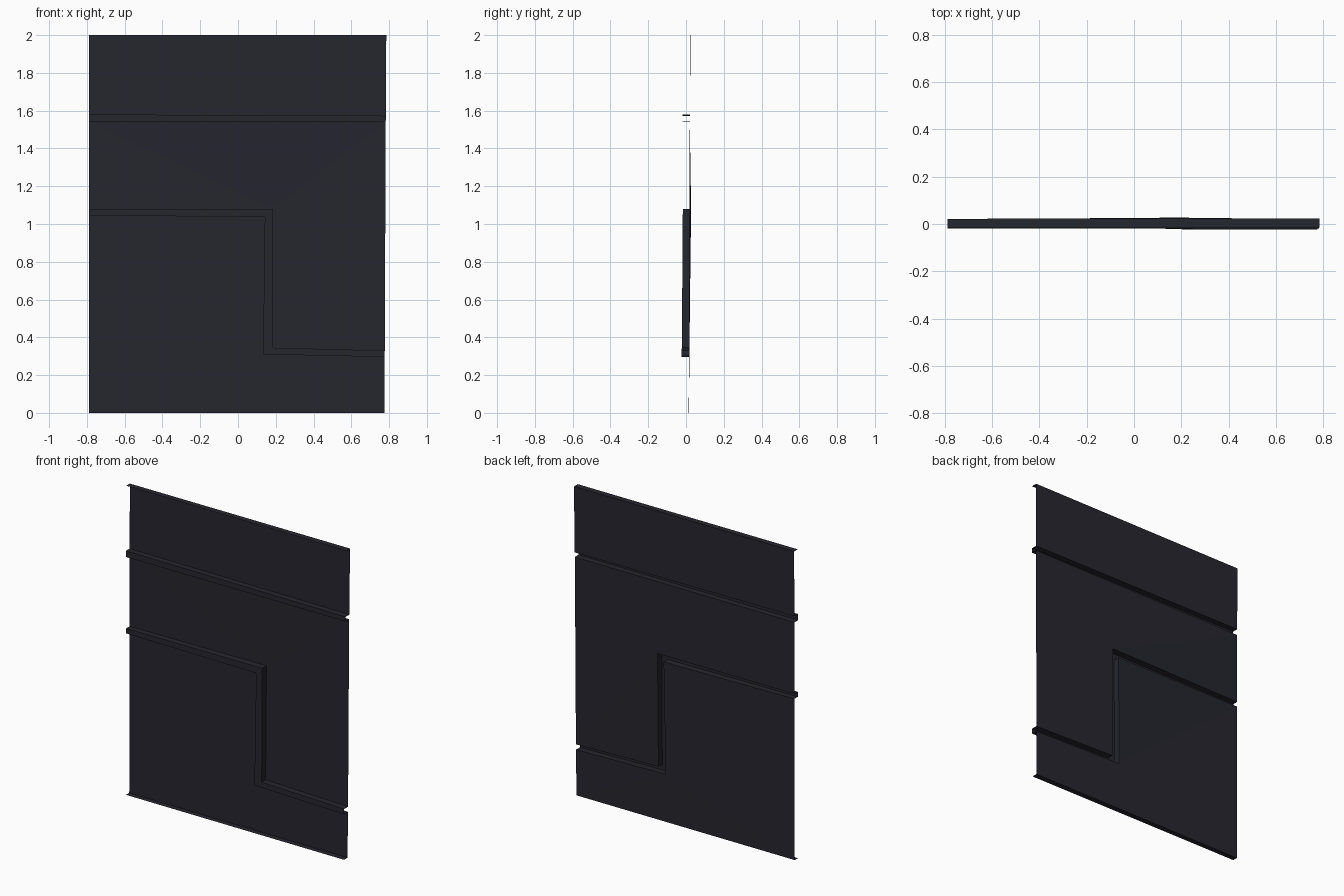
import bpy
import bmesh

cube = bpy.data.objects.get("Cube")
if cube:
    bpy.data.objects.remove(cube, do_unlink=True)

# One dark sheet-metal colour
dark = bpy.data.materials.new("dark blue grey metal")
dark.use_nodes = True
colour = (0.019, 0.019, 0.028, 1)
dark.diffuse_color = colour
dark.node_tree.nodes["Principled BSDF"].inputs["Base Color"].default_value = colour

# Fold lines as (x, z, rear y, front y), from left edge to right edge
top_edge = [(-0.79, 2.0, 0.022, -0.014), (0.785, 2.0, 0.024, -0.015)]
upper_rib_top = [(-0.79, 1.58, 0.02, -0.018), (0.783, 1.573, 0.021, -0.018)]
upper_rib_base = [(-0.79, 1.54, 0.02, -0.018), (0.782, 1.543, 0.02, -0.018)]
step_rib_top = [(-0.79, 1.077, 0.02, -0.016), (0.185, 1.08, 0.027, -0.017),
                (0.185, 0.345, 0.018, -0.022), (0.777, 0.33, 0.016, -0.024)]
step_rib_base = [(-0.79, 1.045, 0.02, -0.016), (0.142, 1.037, 0.026, -0.017),
                 (0.133, 0.31, 0.018, -0.022), (0.776, 0.296, 0.016, -0.024)]
bottom_edge = [(-0.79, 0.0, 0.016, -0.017), (0.775, 0.0, 0.014, -0.022)]

bm = bmesh.new()


def fold(line):
    """Rear and front vertex rows of one fold line."""
    rear = [bm.verts.new((x, r, z)) for x, z, r, f in line]
    front = [bm.verts.new((x, f, z)) for x, z, r, f in line]
    return rear, front


def strip(a, b):
    """Quads between two matching vertex rows."""
    for i in range(len(a) - 1):
        bm.faces.new((a[i], b[i], b[i + 1], a[i + 1]))


def panel(a, b):
    """One flat sheet between two fold lines."""
    bm.faces.new(a + b[::-1])


def rib(upper, lower):
    """Channel pressed forward and open at the rear."""
    (ur, uf), (lr, lf) = upper, lower
    strip(ur, uf)
    strip(uf, lf)
    strip(lf, lr)


top, u_top, u_base, s_top, s_base, bottom = [
    fold(line) for line in (top_edge, upper_rib_top, upper_rib_base,
                            step_rib_top, step_rib_base, bottom_edge)]

# Flanges, ribs and the panels between them
strip(top[1], top[0])
panel(top[0], u_top[0])
rib(u_top, u_base)
panel(u_base[0], s_top[0])
rib(s_top, s_base)
panel(s_base[0], bottom[0])
strip(bottom[0], bottom[1])

# Split the slightly warped stepped panels and orient the sheet consistently
bmesh.ops.triangulate(bm, faces=[f for f in bm.faces if len(f.verts) > 4])
bmesh.ops.recalc_face_normals(bm, faces=bm.faces[:])
bm.faces.ensure_lookup_table()
largest = max(bm.faces, key=lambda f: f.calc_area())
if largest.normal.y > 0:
    bmesh.ops.reverse_faces(bm, faces=bm.faces[:])

mesh = bpy.data.meshes.new("ribbed_wall_panel")
bm.to_mesh(mesh)
bm.free()
mesh.materials.append(dark)
panel_object = bpy.data.objects.new("ribbed_wall_panel", mesh)
bpy.context.collection.objects.link(panel_object)
